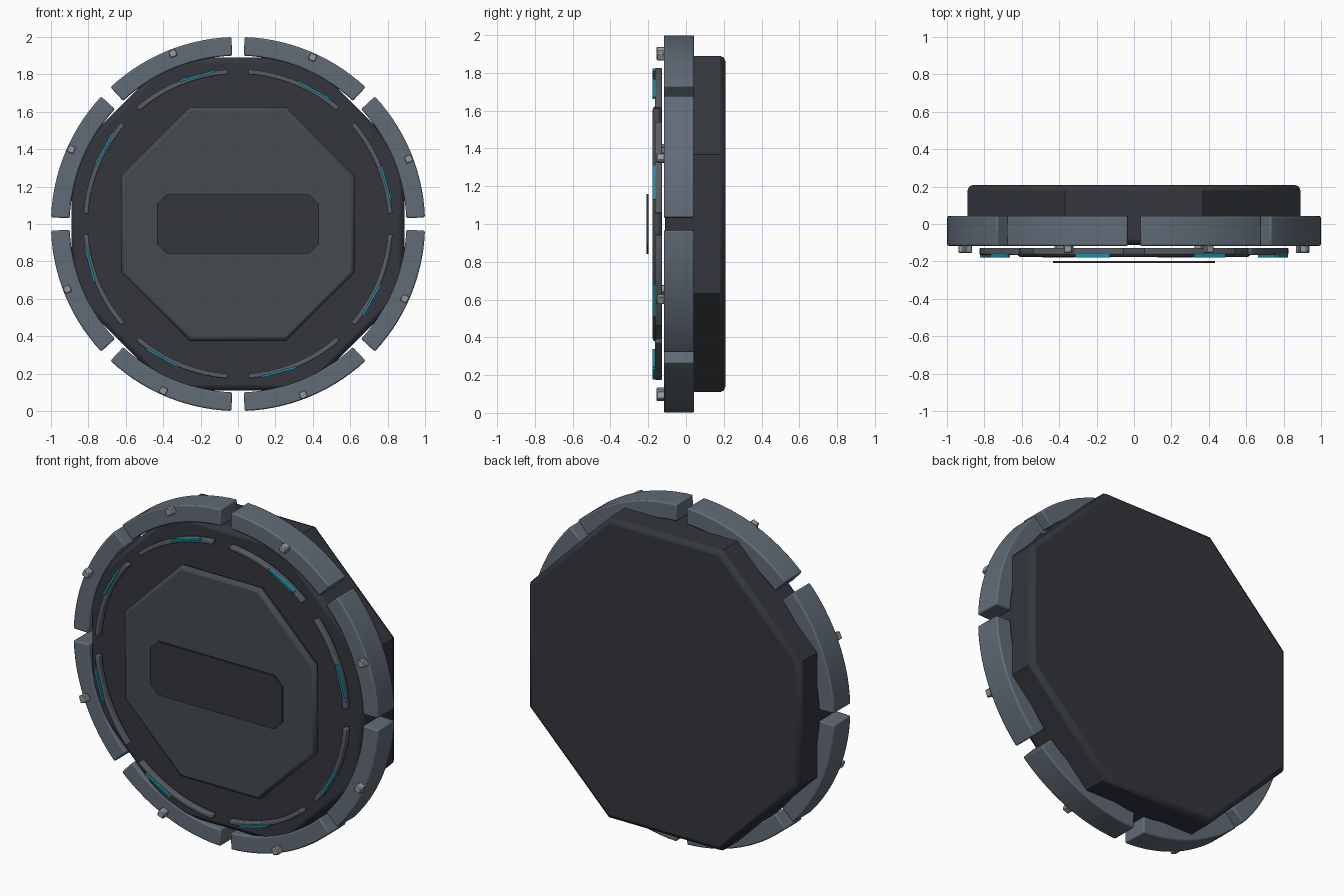
import bpy, bmesh
from math import sin, cos, radians, tan

if "Cube" in bpy.data.objects:
    bpy.data.objects.remove(bpy.data.objects["Cube"])


def material(name, rgb):
    m = bpy.data.materials.new(name)
    m.diffuse_color = (*rgb, 1)
    m.use_nodes = True
    m.node_tree.nodes["Principled BSDF"].inputs["Base Color"].default_value = m.diffuse_color
    return m


DARK = material("dark_metal", (0.033, 0.037, 0.046))
STEEL = material("blue_steel", (0.12, 0.15, 0.185))
PANEL = material("panel_grey", (0.06, 0.07, 0.077))
TRIM = material("trim_grey", (0.10, 0.11, 0.125))
BOLT = material("bolt_grey", (0.30, 0.32, 0.34))
GLOW = material("cyan_light", (0.01, 0.27, 0.40))


def prism(name, outline, y0, y1, mat, bevel=0.0, segments=2):
    """Extrude an (x, z) outline, given about the hub, from y0 to y1."""
    bm = bmesh.new()
    front = bm.faces.new([bm.verts.new((x, y0, z + 1)) for x, z in outline])
    ext = bmesh.ops.extrude_face_region(bm, geom=[front])
    verts = [v for v in ext["geom"] if isinstance(v, bmesh.types.BMVert)]
    bmesh.ops.translate(bm, verts=verts, vec=(0, y1 - y0, 0))
    bmesh.ops.recalc_face_normals(bm, faces=bm.faces)
    mesh = bpy.data.meshes.new(name)
    bm.to_mesh(mesh)
    bm.free()
    ob = bpy.data.objects.new(name, mesh)
    bpy.context.collection.objects.link(ob)
    mesh.materials.append(mat)
    if bevel:
        mod = ob.modifiers.new("edge_bevel", "BEVEL")
        mod.width = bevel
        mod.segments = segments
        mod.limit_method = "ANGLE"
        mod.angle_limit = radians(50)
    bpy.ops.object.select_all(action="DESELECT")
    ob.select_set(True)
    bpy.context.view_layer.objects.active = ob
    bpy.ops.object.shade_smooth_by_angle(angle=radians(30))
    return ob


def octagon(apothem):
    r = apothem / cos(radians(22.5))
    return [(r * cos(radians(22.5 + 45 * i)), r * sin(radians(22.5 + 45 * i))) for i in range(8)]


def arc(r0, r1, a0, a1, n=14):
    angles = [radians(a0 + (a1 - a0) * i / n) for i in range(n + 1)]
    return ([(r1 * cos(a), r1 * sin(a)) for a in angles]
            + [(r0 * cos(a), r0 * sin(a)) for a in reversed(angles)])


def block(r, angle, radial, tangential):
    """Rectangle centred at a polar position and turned to face the hub."""
    a = radians(angle)
    c, s = cos(a), sin(a)
    u, v = radial / 2, tangential / 2
    corners = [(r - u, -v), (r + u, -v), (r + u, v), (r - u, v)]
    return [(p * c - q * s, p * s + q * c) for p, q in corners]


# Main octagonal body and raised centre panel
prism("octagon_body", octagon(0.89), -0.112, 0.208, DARK, 0.028, 2)
prism("centre_panel", octagon(0.625), -0.177, -0.127, PANEL, 0.02, 2)

# Chamfered name-free plate standing off the panel
w, h, k = 0.433, 0.158, 0.052
prism("front_plate", [(-w + k, -h), (w - k, -h), (w, -h + k), (w, h - k),
                      (w - k, h), (-w + k, h), (-w, h - k), (-w, -h + k)],
      -0.208, -0.198, DARK)

# Eight repeats: rim segment, bolt, trim arc and light strip
for i in range(8):
    a = 45 * i
    prism(f"rim_segment_{i + 1}", arc(0.9, 1.0, a + 2, a + 43), -0.117, 0.043, STEEL, 0.008)
    prism(f"rim_bolt_{i + 1}", block(0.977, a + 20.9, 0.042, 0.042), -0.155, -0.112, BOLT, 0.005, 1)
    prism(f"trim_arc_{i + 1}", arc(0.802, 0.828, a + 4, a + 41), -0.165, -0.127, TRIM, 0.006)
    prism(f"light_strip_{i + 1}", block(0.821, a + 15.5, 0.012, 0.19), -0.178, -0.16, GLOW)
